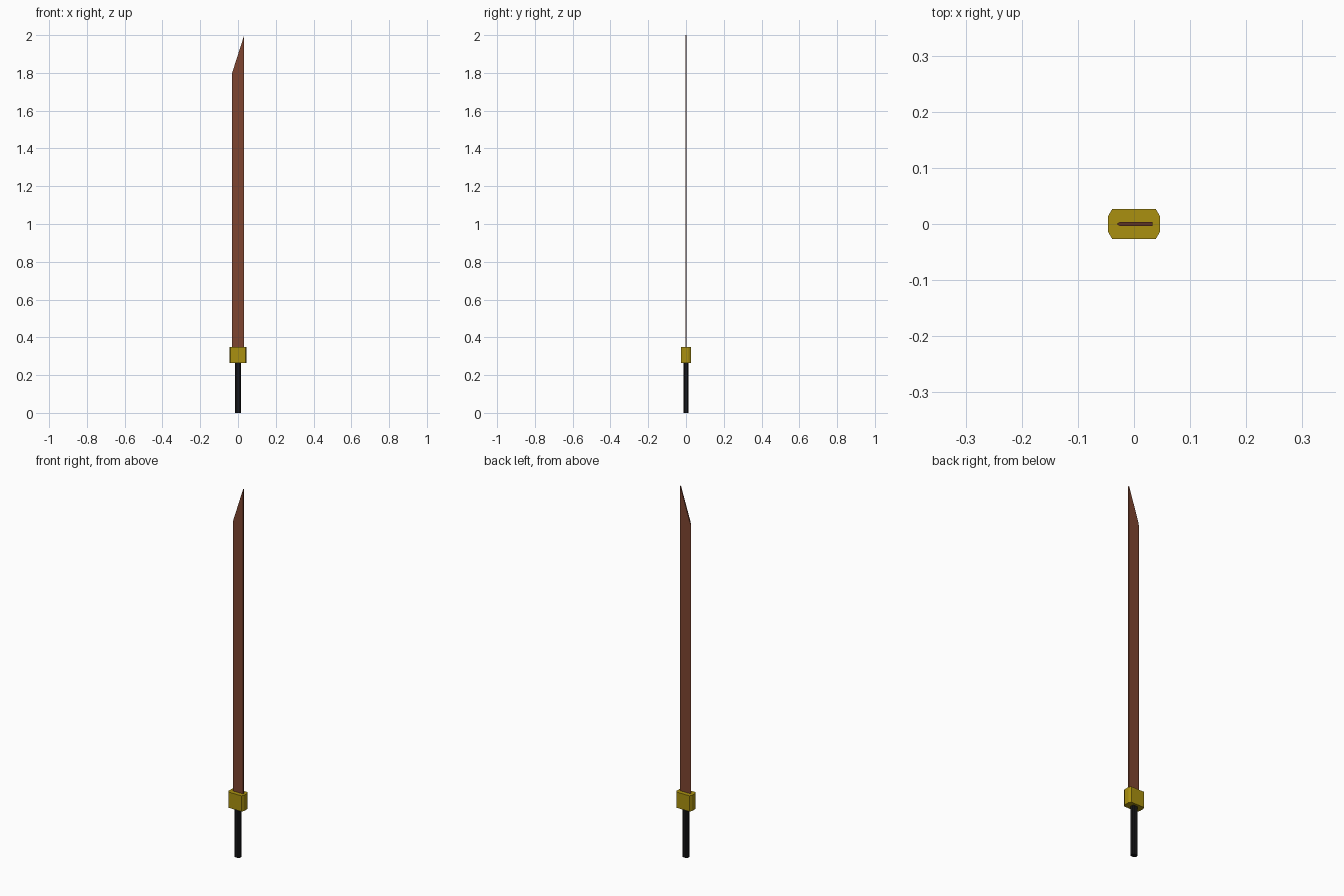
import bpy, bmesh

if "Cube" in bpy.data.objects:
    bpy.data.objects.remove(bpy.data.objects["Cube"])


def material(name, color):
    m = bpy.data.materials.new(name)
    m.diffuse_color = (*color, 1)
    m.use_nodes = True
    m.node_tree.nodes["Principled BSDF"].inputs["Base Color"].default_value = m.diffuse_color
    return m


def octagon(hx, hy, cx, cy):
    # rectangle with chamfered corners, counter-clockwise
    return [(hx, -hy + cy), (hx, hy - cy), (hx - cx, hy), (-hx + cx, hy),
            (-hx, hy - cy), (-hx, -hy + cy), (-hx + cx, -hy), (hx - cx, -hy)]


def prism(name, profile, z0, top, mat):
    # extrude an xy profile from z0 up to the height given by top(x)
    bm = bmesh.new()
    lower = [bm.verts.new((x, y, z0)) for x, y in profile]
    upper = [bm.verts.new((x, y, top(x))) for x, y in profile]
    bm.faces.new(lower[::-1])
    bm.faces.new(upper)
    n = len(profile)
    for i in range(n):
        j = (i + 1) % n
        bm.faces.new((lower[i], lower[j], upper[j], upper[i]))
    mesh = bpy.data.meshes.new(name)
    bm.to_mesh(mesh)
    bm.free()
    mesh.materials.append(mat)
    ob = bpy.data.objects.new(name, mesh)
    bpy.context.collection.objects.link(ob)
    return ob


# Grip
prism("handle", octagon(0.016, 0.013, 0.006, 0.006), 0, lambda x: 0.27,
      material("black", (0.008, 0.008, 0.009)))

# Guard block
prism("guard", octagon(0.046, 0.0265, 0.007, 0.012), 0.265, lambda x: 0.35,
      material("gold", (0.40, 0.28, 0.005)))

# Single-edged blade with a slanted tip
L, R, T = -0.031, 0.033, 0.0035
blade_profile = [(R, -T), (R, T), (L + 0.006, T), (L, 0), (L + 0.006, -T)]
prism("blade", blade_profile, 0.34, lambda x: 1.8 + 0.2 * (x - L) / (R - L),
      material("rust_steel", (0.21, 0.06, 0.03)))
